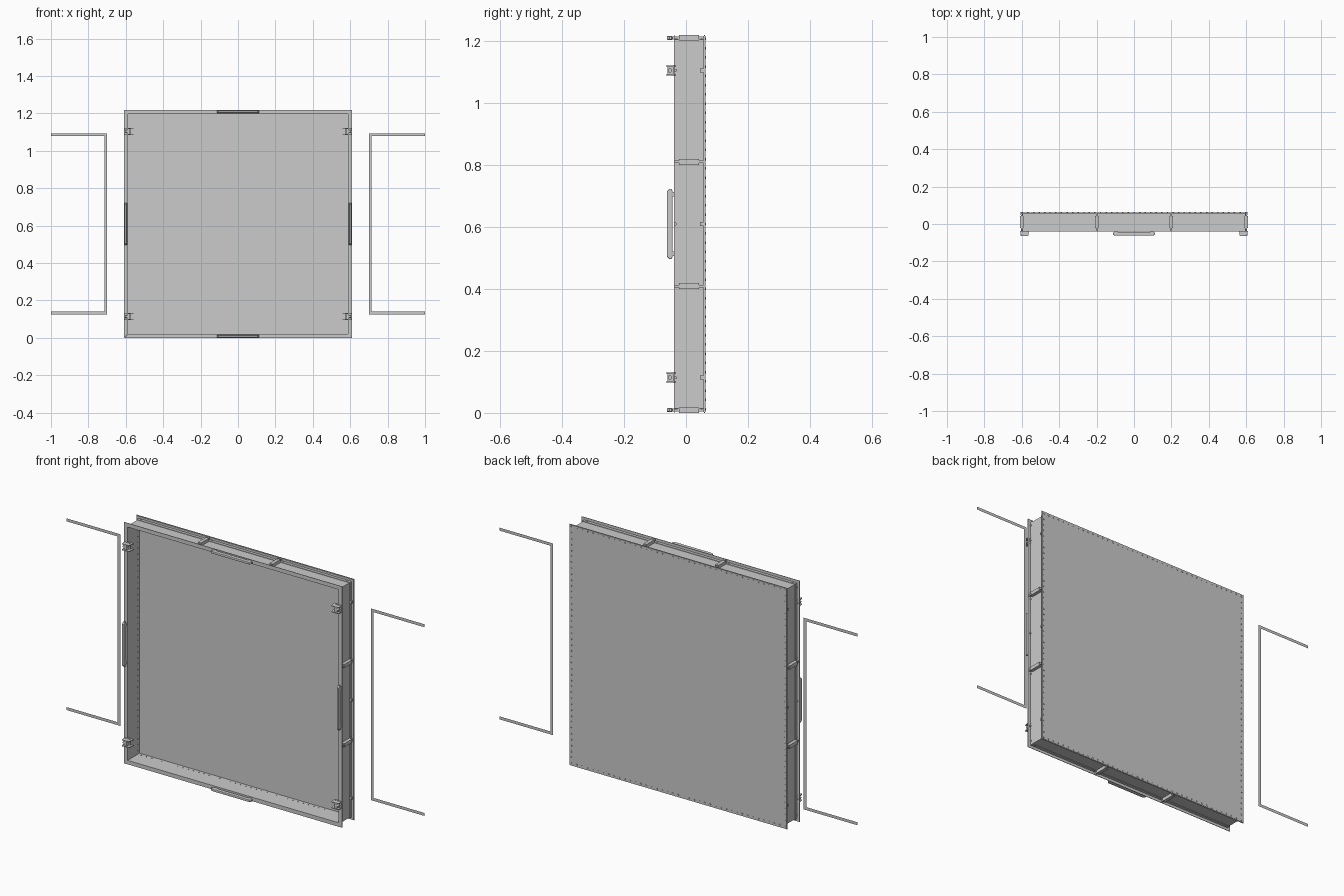
import bpy, bmesh
from math import pi
from mathutils import Matrix, Vector

if "Cube" in bpy.data.objects:
    bpy.data.objects.remove(bpy.data.objects["Cube"])

R = 0.609            # half size of the square frame
W = 0.593            # outer face of the tray wall
Y0, Y1 = -0.039, 0.061
CENTRE = Matrix.Translation((0, 0, R))
ALL, SIDES = (0, 1, 2, 3), (1, 3)


# Parts are modelled for the top edge (x along, z = distance from the centre),
# then repeated around the panel by quarter turns.
def finish(name, bm, turns=(0,)):
    bmesh.ops.recalc_face_normals(bm, faces=bm.faces)
    base = bpy.data.meshes.new(name + "_base")
    bm.to_mesh(base)
    bm.free()
    out = bmesh.new()
    for k in turns:
        n = len(out.verts)
        out.from_mesh(base)
        out.verts.ensure_lookup_table()
        bmesh.ops.transform(out, matrix=CENTRE @ Matrix.Rotation(k * pi / 2, 4, 'Y'),
                            verts=out.verts[n:])
    bpy.data.meshes.remove(base)
    mesh = bpy.data.meshes.new(name)
    out.to_mesh(mesh)
    out.free()
    ob = bpy.data.objects.new(name, mesh)
    bpy.context.collection.objects.link(ob)
    return ob


def box(bm, x, y, z):
    size = Matrix.Diagonal((x[1] - x[0], y[1] - y[0], z[1] - z[0], 1))
    mid = Matrix.Translation((sum(x) / 2, sum(y) / 2, sum(z) / 2))
    bmesh.ops.create_cube(bm, size=1, matrix=mid @ size)


def loft(bm, a, b):
    va, vb = [bm.verts.new(p) for p in a], [bm.verts.new(p) for p in b]
    bm.faces.new(va)
    bm.faces.new(vb)
    for i in range(len(va)):
        j = (i + 1) % len(va)
        bm.faces.new((va[i], va[j], vb[j], vb[i]))


def mitred(bm, profile):
    loft(bm, [(-r, y, r) for y, r in profile], [(r, y, r) for y, r in profile])


def disc(bm, p, radius, depth, axis='Z', n=8):
    rot = Matrix.Rotation(pi / 2, 4, 'X') if axis == 'Y' else Matrix()
    bmesh.ops.create_cone(bm, cap_ends=True, segments=n, radius1=radius, radius2=radius,
                          depth=depth, matrix=Matrix.Translation(p) @ rot)


# Back sheet
bm = bmesh.new()
box(bm, (-0.606, 0.606), (0.056, 0.0625), (-0.606, 0.606))
finish("back_sheet", bm)

# Tray walls
bm = bmesh.new()
mitred(bm, [(Y0, W - 0.004), (0.057, W - 0.004), (0.057, W), (Y0, W)])
finish("tray_walls", bm, ALL)

# Front and back angle rails, one leg on the wall, one standing outward
t = 0.0025
for name, ya, s, w in (("front_rail", Y0, 1, 0.017), ("back_rail", Y1, -1, 0.019)):
    bm = bmesh.new()
    mitred(bm, [(ya, W), (ya + s * w, W), (ya + s * w, W + t),
                (ya + s * t, W + t), (ya + s * t, R), (ya, R)])
    finish(name, bm, ALL)

# Cross ribs in the outer channel, with feet on the rails
bm = bmesh.new()
for u in (-0.2, 0.2):
    box(bm, (u - 0.009, u + 0.009), (-0.022, 0.042), (W, R))
    box(bm, (u - 0.004, u + 0.004), (Y0 + t, Y1 - t), (W, R - 0.004))
finish("channel_ribs", bm, ALL)

# Bolts along the rails
bm = bmesh.new()
for u in (-0.575, -0.218, -0.182, 0.182, 0.218, 0.575):
    for y in (-0.031, 0.05):
        disc(bm, (u, y, W + t + 0.001), 0.004, 0.003)
for u in (-0.2, 0.2):
    for y in (-0.015, 0.033):
        disc(bm, (u, y, R - 0.0005), 0.003, 0.002)
finish("rail_bolts", bm, ALL)

# Rivets around the back sheet and on the inner walls
bm = bmesh.new()
count = 40
for i in range(count):
    u = -0.597 + i * 1.194 / count
    disc(bm, (u, 0.063, 0.597), 0.004, 0.003, 'Y')
finish("back_rivets", bm, ALL)
bm = bmesh.new()
for i in range(count):
    disc(bm, (-0.57 + i * 1.14 / (count - 1), 0.042, W - 0.0045), 0.0025, 0.002, 'Z', 6)
finish("inner_rivets", bm, ALL)

# Grab handles in the middle of each front edge
bm = bmesh.new()
bar = [(-0.113, -0.047), (-0.113, -0.054), (-0.104, -0.062), (0.104, -0.062),
       (0.113, -0.054), (0.113, -0.047), (0.106, -0.043), (-0.106, -0.043)]
loft(bm, [(x, y, 0.594) for x, y in bar], [(x, y, 0.606) for x, y in bar])
bmesh.ops.bevel(bm, geom=[e for e in bm.edges if abs(e.verts[0].co.z - e.verts[1].co.z) < 1e-5],
                offset=0.003, segments=2, affect='EDGES', profile=0.5)
for u in (-0.096, 0.096):
    box(bm, (u - 0.007, u + 0.007), (-0.045, Y0 + 0.001), (0.595, 0.605))
finish("grab_handles", bm, ALL)

# Corner latches on the left and right edges
bm = bmesh.new()
for u in (-0.495, 0.495):
    box(bm, (u - 0.018, u + 0.018), (-0.042, Y0), (0.572, 0.608))
    cheek = [(-0.03, 0.56), (-0.064, 0.566), (-0.0645, 0.604), (-0.039, 0.608), (-0.03, 0.589)]
    for s in (-1, 1):
        a, b = u + s * 0.013, u + s * 0.0165
        loft(bm, [(a, y, z) for y, z in cheek], [(b, y, z) for y, z in cheek])
    box(bm, (u - 0.013, u + 0.013), (-0.06, -0.04), (0.58, 0.594))
    disc(bm, (u, -0.052, 0.597), 0.007, 0.012, 'Z', 12)
finish("corner_latches", bm, SIDES)

# Latch sockets near the back rail
bm = bmesh.new()
for u in (-0.495, 0, 0.495):
    box(bm, (u - 0.006, u + 0.006), (0.045, Y1 - t), (W + t, W + 0.01))
    disc(bm, (u, 0.052, W + 0.011), 0.004, 0.004)
    disc(bm, (u, -0.034, W + 0.005), 0.005, 0.006)
finish("latch_sockets", bm, SIDES)

# Flat side brackets: an open strip outline in the plane of the back
for name, s in (("left_bracket", -1), ("right_bracket", 1)):
    bm = bmesh.new()
    hi, lo, w, y = 0.485, -0.483, 0.015, 0.061
    outline = [(1, hi), (0.7, hi), (0.7, lo), (1, lo),
               (1, lo + w), (0.7 + w, lo + w), (0.7 + w, hi - w), (1, hi - w)]
    v = [bm.verts.new((s * x, y, z)) for x, z in outline]
    for q in ((0, 1, 6, 7), (1, 2, 5, 6), (2, 3, 4, 5)):
        bm.faces.new([v[i] for i in q])
    finish(name, bm)
